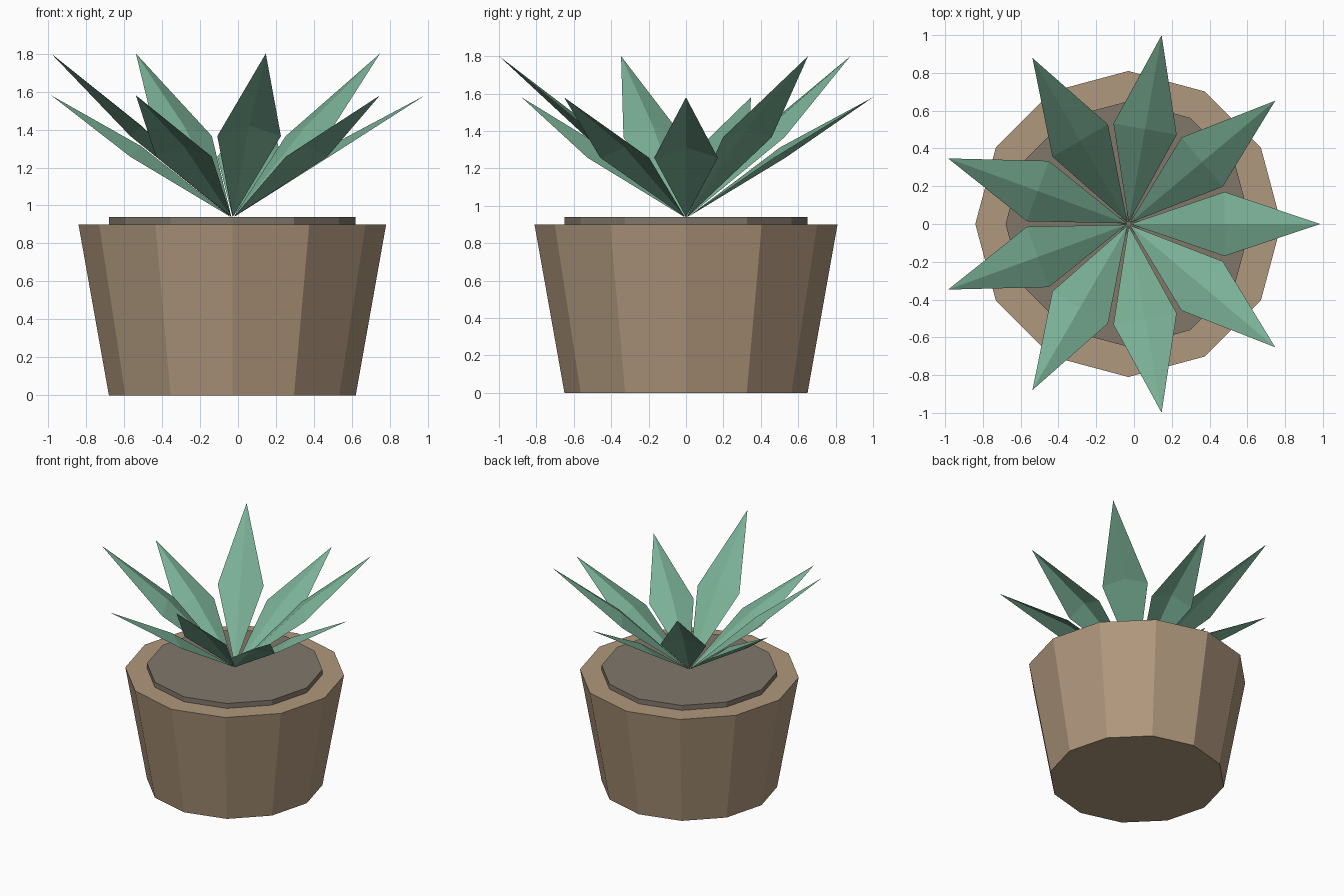
import bpy, bmesh, math
from mathutils import Vector

if "Cube" in bpy.data.objects:
    bpy.data.objects.remove(bpy.data.objects["Cube"])

CX = -0.03          # plant axis, offset so the overall width is centred
SOIL_Z = 0.94


def material(name, rgb):
    lin = [((c / 255 + 0.055) / 1.055) ** 2.4 for c in rgb]
    m = bpy.data.materials.new(name)
    m.diffuse_color = (*lin, 1)
    m.use_nodes = True
    m.node_tree.nodes["Principled BSDF"].inputs["Base Color"].default_value = m.diffuse_color
    return m


clay = material("clay brown", (176, 152, 125))
earth = material("earth grey", (129, 119, 106))
green = material("leaf green", (122, 176, 150))


def add_object(name, bm, mat):
    me = bpy.data.meshes.new(name)
    bm.to_mesh(me)
    bm.free()
    me.materials.append(mat)
    ob = bpy.data.objects.new(name, me)
    ob.location.x = CX
    bpy.context.collection.objects.link(ob)
    return ob


def tapered_drum(name, r_low, r_high, z_low, z_high, mat, sides=12):
    bm = bmesh.new()
    rings = []
    for r, z in ((r_low, z_low), (r_high, z_high)):
        rings.append([bm.verts.new((r * math.cos(math.tau * i / sides),
                                    r * math.sin(math.tau * i / sides), z))
                      for i in range(sides)])
    low, high = rings
    bm.faces.new(low[::-1])
    bm.faces.new(high)
    for i in range(sides):
        j = (i + 1) % sides
        bm.faces.new((low[i], low[j], high[j], high[i]))
    return add_object(name, bm, mat)


def leaf(name, angle, tip_z):
    """Folded pointed blade: base, two wide corners, raised midrib, tip."""
    out = Vector((math.cos(angle), math.sin(angle), 0))
    side = Vector((-out.y, out.x, 0))
    up = Vector((0, 0, 1))
    mid_z = SOIL_Z + (tip_z - SOIL_Z) * 0.495
    bm = bmesh.new()
    base = bm.verts.new(out * 0.01 + up * SOIL_Z)
    left = bm.verts.new(out * 0.51 + side * 0.17 + up * mid_z)
    right = bm.verts.new(out * 0.51 - side * 0.17 + up * mid_z)
    rib = bm.verts.new(out * 0.51 + up * (mid_z + 0.055))
    tip = bm.verts.new(out * 1.015 + up * tip_z)
    for f in ((base, rib, left), (base, right, rib),
              (left, rib, tip), (rib, right, tip)):
        bm.faces.new(f)
    return add_object(name, bm, green)


# Pot and soil
tapered_drum("pot", 0.65, 0.81, 0.0, 0.90, clay)
tapered_drum("soil", 0.65, 0.65, 0.86, SOIL_Z, earth)

# Rosette of nine leaves, alternating low and high
for i in range(9):
    leaf(f"leaf_{i + 1}", math.radians(40 * i), 1.80 if i % 2 else 1.58)
